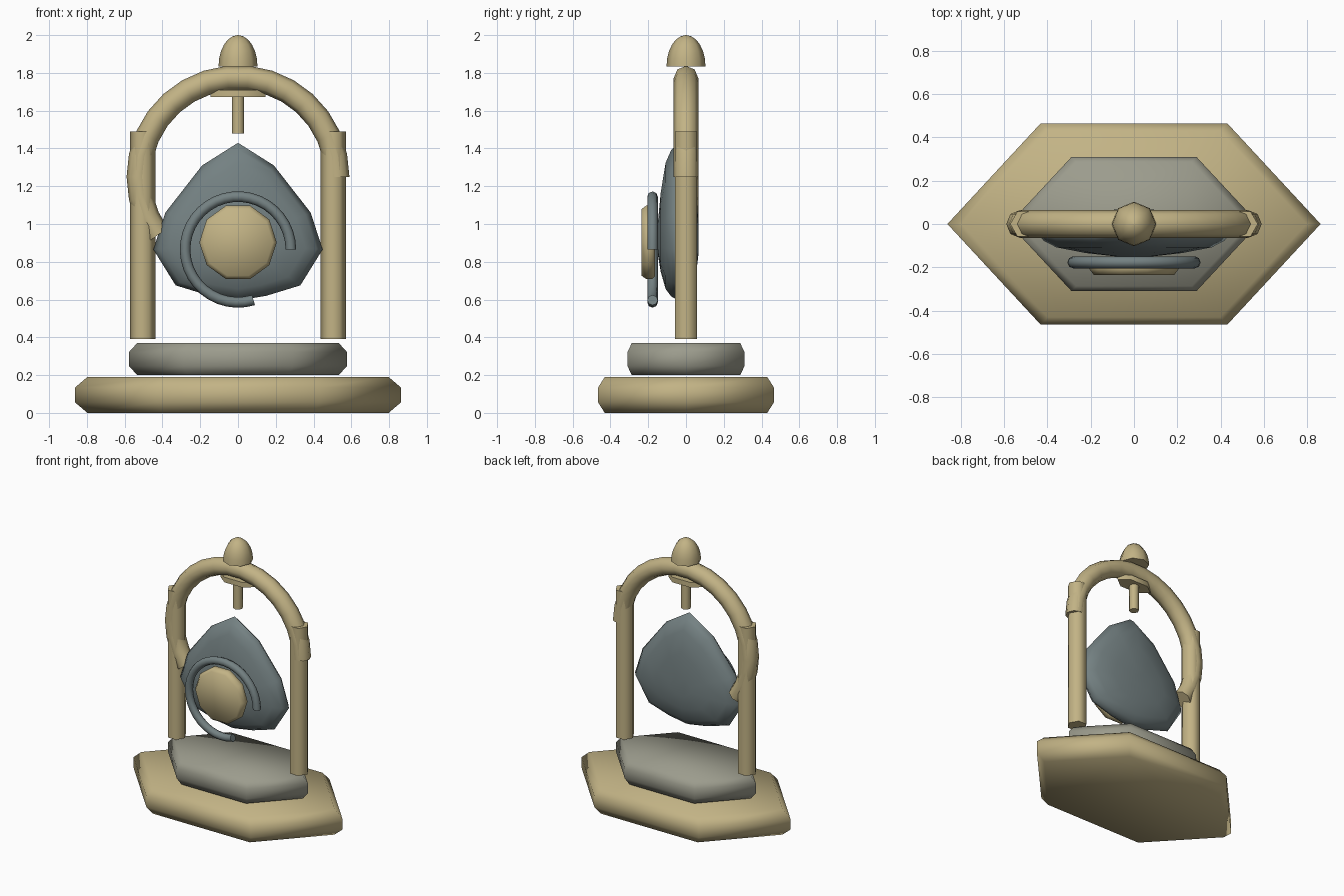
import bpy, bmesh, math
from mathutils import Vector

if "Cube" in bpy.data.objects:
    bpy.data.objects.remove(bpy.data.objects["Cube"])


def material(name, rgb):
    m = bpy.data.materials.new(name)
    m.diffuse_color = (*rgb, 1)
    m.use_nodes = True
    m.node_tree.nodes["Principled BSDF"].inputs["Base Color"].default_value = m.diffuse_color
    return m


GOLD = material("antique gold", (0.54, 0.45, 0.235))
STONE = material("warm grey stone", (0.33, 0.33, 0.265))
STEEL = material("blue grey metal", (0.175, 0.22, 0.225))


def loft(name, rings, mat, angle=75):
    """Skin a list of equal rings, cap both ends, shade smooth."""
    bm = bmesh.new()
    loops = [[bm.verts.new(p) for p in ring] for ring in rings]
    n = len(loops[0])
    for a, b in zip(loops, loops[1:]):
        for i in range(n):
            j = (i + 1) % n
            bm.faces.new((a[i], a[j], b[j], b[i]))
    bm.faces.new(loops[0])
    bm.faces.new(loops[-1])
    bmesh.ops.recalc_face_normals(bm, faces=bm.faces)
    me = bpy.data.meshes.new(name)
    bm.to_mesh(me)
    bm.free()
    me.materials.append(mat)
    ob = bpy.data.objects.new(name, me)
    bpy.context.collection.objects.link(ob)
    bpy.ops.object.select_all(action='DESELECT')
    ob.select_set(True)
    bpy.context.view_layer.objects.active = ob
    bpy.ops.object.shade_smooth_by_angle(angle=math.radians(angle))
    return ob


def ring_xy(n, rx, ry, z, x=0):
    return [(x + rx * math.cos(t), ry * math.sin(t), z)
            for t in (math.tau * i / n for i in range(n))]


def arc_tube(name, centre, radius, tube, degrees, segs, sides, mat):
    """Part of a ring standing in the xz plane, starting at +x."""
    rings = []
    for k in range(segs + 1):
        t = math.radians(degrees) * k / segs
        out = Vector((math.cos(t), 0, math.sin(t)))
        ring = []
        for i in range(sides):
            u = math.tau * i / sides
            ring.append(Vector(centre) + out * (radius + tube * math.cos(u))
                        + Vector((0, tube * math.sin(u), 0)))
        rings.append(ring)
    return loft(name, rings, mat)


def slab(name, rx, ry, z0, z1, bevel, mat):
    """Stretched hexagonal slab with bevelled rims."""
    s = 0.925
    levels = [(s, z0), (1, z0 + bevel), (1, z1 - bevel), (s, z1)]
    k = math.sin(math.pi / 3)
    return loft(name, [ring_xy(6, rx * f, ry / k * f, z) for f, z in levels], mat)


# Stepped base
slab("base", 0.862, 0.465, 0.0, 0.19, 0.055, GOLD)
slab("upper_plinth", 0.577, 0.31, 0.20, 0.37, 0.048, STONE)

# Posts
for side, label in ((-1, "left"), (1, "right")):
    loft(label + "_post", [ring_xy(6, 0.067, 0.067, z, side * 0.505)
                           for z in (0.39, 1.49)], GOLD)

# Arch running past the left post
arc_tube("arch", (0, 0, 1.25), 0.525, 0.065, 216, 18, 8, GOLD)

# Hanger plate and pin under the arch
loft("hanger_plate", [ring_xy(6, 0.145, 0.066, z) for z in (1.672, 1.71)], GOLD)
loft("hanger_pin", [ring_xy(8, 0.033, 0.033, z) for z in (1.48, 1.69)], GOLD)

# Domed finial
dome = []
for k in range(7):
    t = math.radians(88) * k / 6
    dome.append(ring_xy(8, 0.103 * math.cos(t), 0.103 * math.cos(t),
                        1.835 + 0.165 * math.sin(t)))
loft("finial", dome, GOLD)

# Lens shaped gong: half outline mirrored, then scaled through the depth
half = [(0.19, 1.31), (0.385, 1.06), (0.448, 0.865), (0.33, 0.675), (0.15, 0.62)]
outline = [(0, 1.43)] + half + [(0, 0.595)] + [(-x, z) for x, z in reversed(half)]
depth = [(0.2, -0.149), (0.5, -0.134), (0.8, -0.108), (0.93, -0.078), (1.0, -0.04),
         (0.93, 0.0), (0.8, 0.03), (0.5, 0.055), (0.2, 0.066)]
loft("gong", [[(x * f, y, 0.9 + (z - 0.9) * f) for x, z in outline]
              for f, y in depth], STEEL)

# Ten sided boss in front of the gong
boss = [(0.19, -0.165), (0.205, -0.18), (0.205, -0.21), (0.185, -0.236)]
loft("boss", [[(x, y, 0.903 + z) for x, z, _ in ring_xy(10, r, r, 0)]
              for r, y in boss], GOLD)

# Open ring around the boss
arc_tube("open_ring", (0, -0.177, 0.865), 0.28, 0.028, 287, 30, 8, STEEL)
